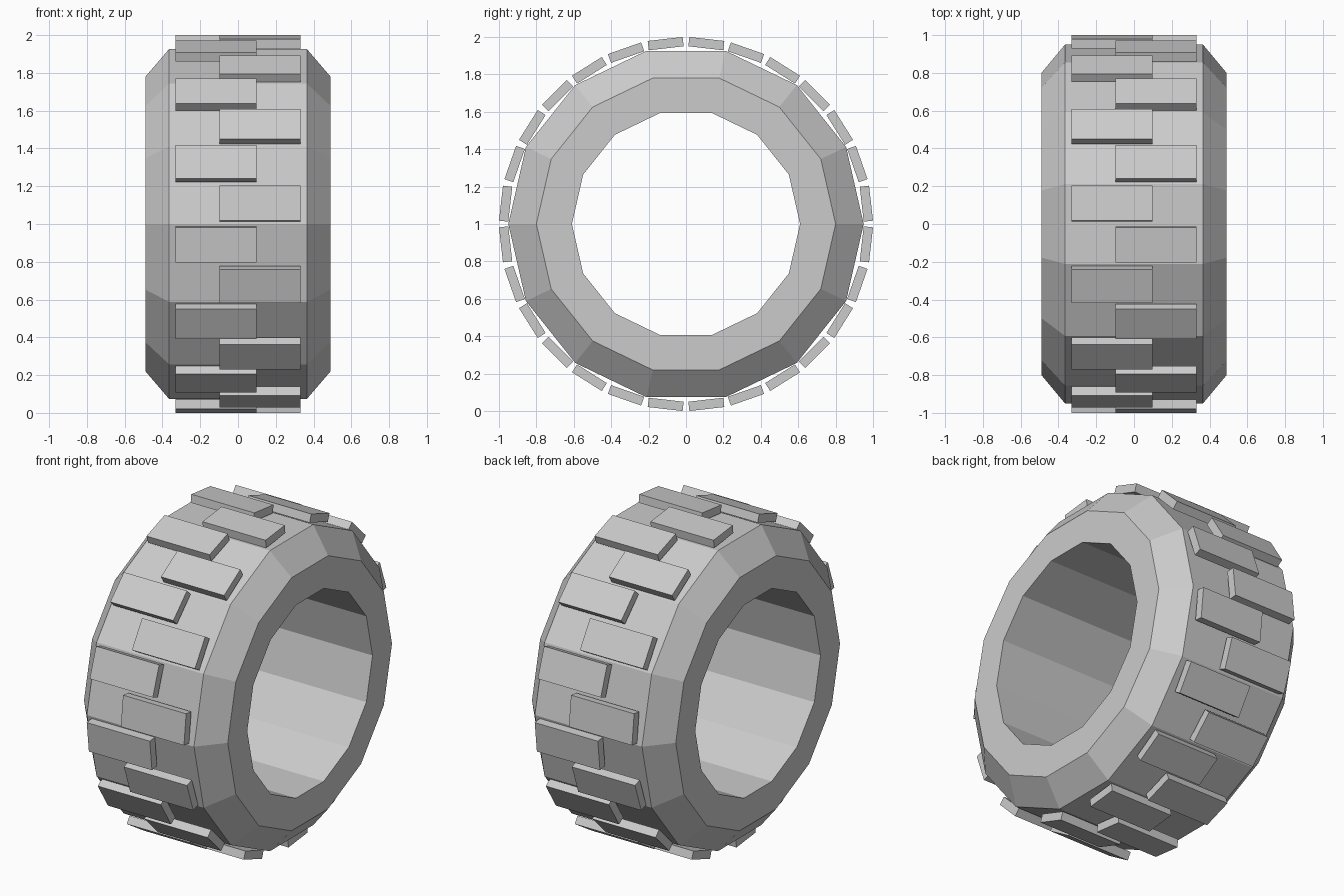
import bpy, bmesh, math
from mathutils import Matrix

if "Cube" in bpy.data.objects:
    bpy.data.objects.remove(bpy.data.objects["Cube"])

SIDES, BLOCKS = 14, 28
CENTRE_Z = 1.0


def make_object(name, bm):
    bmesh.ops.recalc_face_normals(bm, faces=bm.faces)
    mesh = bpy.data.meshes.new(name)
    bm.to_mesh(mesh)
    bm.free()
    obj = bpy.data.objects.new(name, mesh)
    obj.location.z = CENTRE_Z
    bpy.context.collection.objects.link(obj)
    return obj


# Tyre carcass: closed (x, radius) profile swept around the x axis
profile = [(-0.49, 0.61), (-0.49, 0.80), (-0.365, 0.95),
           (0.365, 0.95), (0.49, 0.80), (0.49, 0.61)]
bm = bmesh.new()
rings = []
for i in range(SIDES):
    a = 2 * math.pi * i / SIDES
    rings.append([bm.verts.new((x, r * math.cos(a), r * math.sin(a))) for x, r in profile])
for i in range(SIDES):
    p, q = rings[i], rings[(i + 1) % SIDES]
    for j in range(len(profile)):
        k = (j + 1) % len(profile)
        bm.faces.new((p[j], p[k], q[k], q[j]))
make_object("tyre_body", bm)

# Tread blocks: staggered left and right around the tyre
bm = bmesh.new()
for k in range(BLOCKS):
    a = 2 * math.pi * (k + 0.5) / BLOCKS
    side = 0.1165 if k % 2 else -0.1165
    m = (Matrix.Rotation(a, 4, 'X')
         @ Matrix.Translation((side, 0.9705, 0))
         @ Matrix.Diagonal((0.43, 0.05, 0.188, 1)))
    bmesh.ops.create_cube(bm, size=1, matrix=m)
make_object("tread_blocks", bm)
